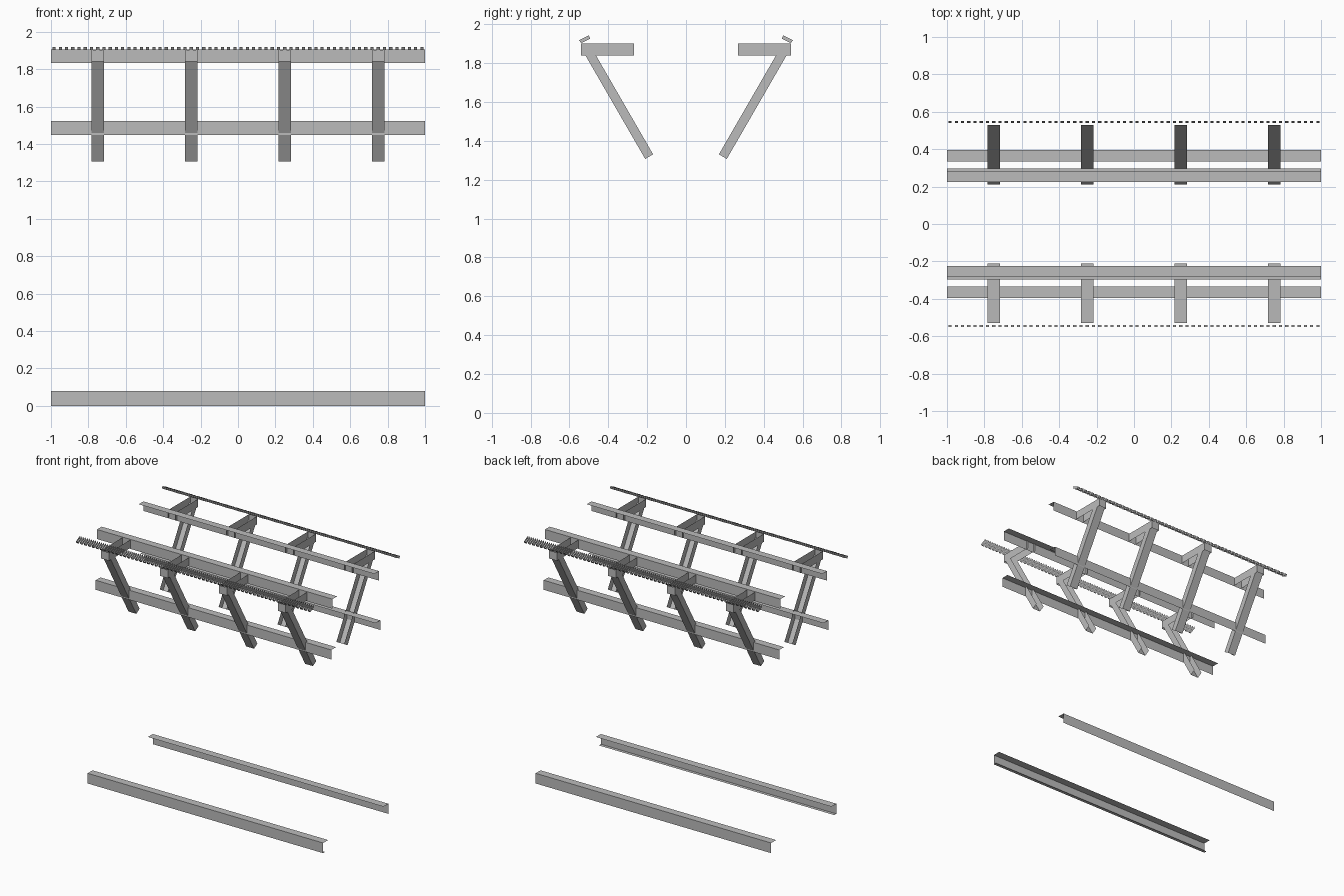
import bpy
import bmesh
import math
from mathutils import Vector

cube = bpy.data.objects.get("Cube")
if cube:
    bpy.data.objects.remove(cube, do_unlink=True)

steel = bpy.data.materials.new("grey steel")
steel.use_nodes = True
colour = (0.5, 0.5, 0.5, 1)
steel.diffuse_color = colour
steel.node_tree.nodes["Principled BSDF"].inputs["Base Color"].default_value = colour


def finish(name, bm):
    mesh = bpy.data.meshes.new(name)
    bm.to_mesh(mesh)
    bm.free()
    mesh.materials.append(steel)
    obj = bpy.data.objects.new(name, mesh)
    bpy.context.collection.objects.link(obj)
    return obj


def quad(bm, points):
    bm.faces.new([bm.verts.new(p) for p in points])


def beam(name, profile, side):
    """Thin folded sheet, its (y, z) profile swept along the full length."""
    bm = bmesh.new()
    rows = [[bm.verts.new((x, side * y, z)) for x in (-1, 1)] for y, z in profile]
    for a, b in zip(rows, rows[1:]):
        face = [a[0], a[1], b[1], b[0]]
        bm.faces.new(face if side > 0 else face[::-1])
    finish(name, bm)


def channel(bm, outline, x, half, side):
    """Two cheeks with a (y, z) outline, joined along the first edge."""
    left, right = [[(x + h, side * y, z) for y, z in outline] for h in (-half, half)]
    quad(bm, left)
    quad(bm, right[::-1])
    quad(bm, (left[0], right[0], right[1], left[1]))
    bmesh.ops.remove_doubles(bm, verts=bm.verts, dist=0.0001)
    bmesh.ops.recalc_face_normals(bm, faces=bm.faces)


# Leaning post outline, open on the inner face
lean = math.radians(30)
along = Vector((math.sin(lean), math.cos(lean)))
inward = Vector((-math.cos(lean), math.sin(lean))) * 0.047
foot = Vector((0.21, 1.307))
head = foot + along * 0.64
post_outline = [foot, head, head + inward, foot + inward]
arm_outline = [(0.54, 1.84), (0.54, 1.902), (0.267, 1.902), (0.267, 1.84)]
tooth_outline = [(0.54, 1.903), (0.55, 1.918), (0.50, 1.943), (0.493, 1.926)]

for side, word in ((-1, "front"), (1, "back")):
    # Angle beams: outer web and inward top flange
    beam(word + "_top_beam", [(0.282, 1.833), (0.282, 1.906), (0.225, 1.906)], side)
    beam(word + "_middle_beam", [(0.297, 1.449), (0.297, 1.522), (0.24, 1.522)], side)
    bottom = [(0.395, 0), (0.395, 0.078), (0.335, 0.078)]
    if side < 0:
        bottom.insert(0, (0.37, 0))
    beam(word + "_bottom_beam", bottom, side)

    # Posts and their horizontal arms
    for i in range(4):
        x = -0.75 + 0.5 * i
        for part, outline in (("post", post_outline), ("arm", arm_outline)):
            bm = bmesh.new()
            channel(bm, outline, x, 0.033, side)
            finish(f"{word}_{part}_{i + 1}", bm)

    # Toothed rail along the outer top edge
    bm = bmesh.new()
    count = 60
    for i in range(count):
        channel(bm, tooth_outline, -1 + (2 * i + 1) / count, 0.5 / count, side)
    finish(word + "_toothed_rail", bm)
